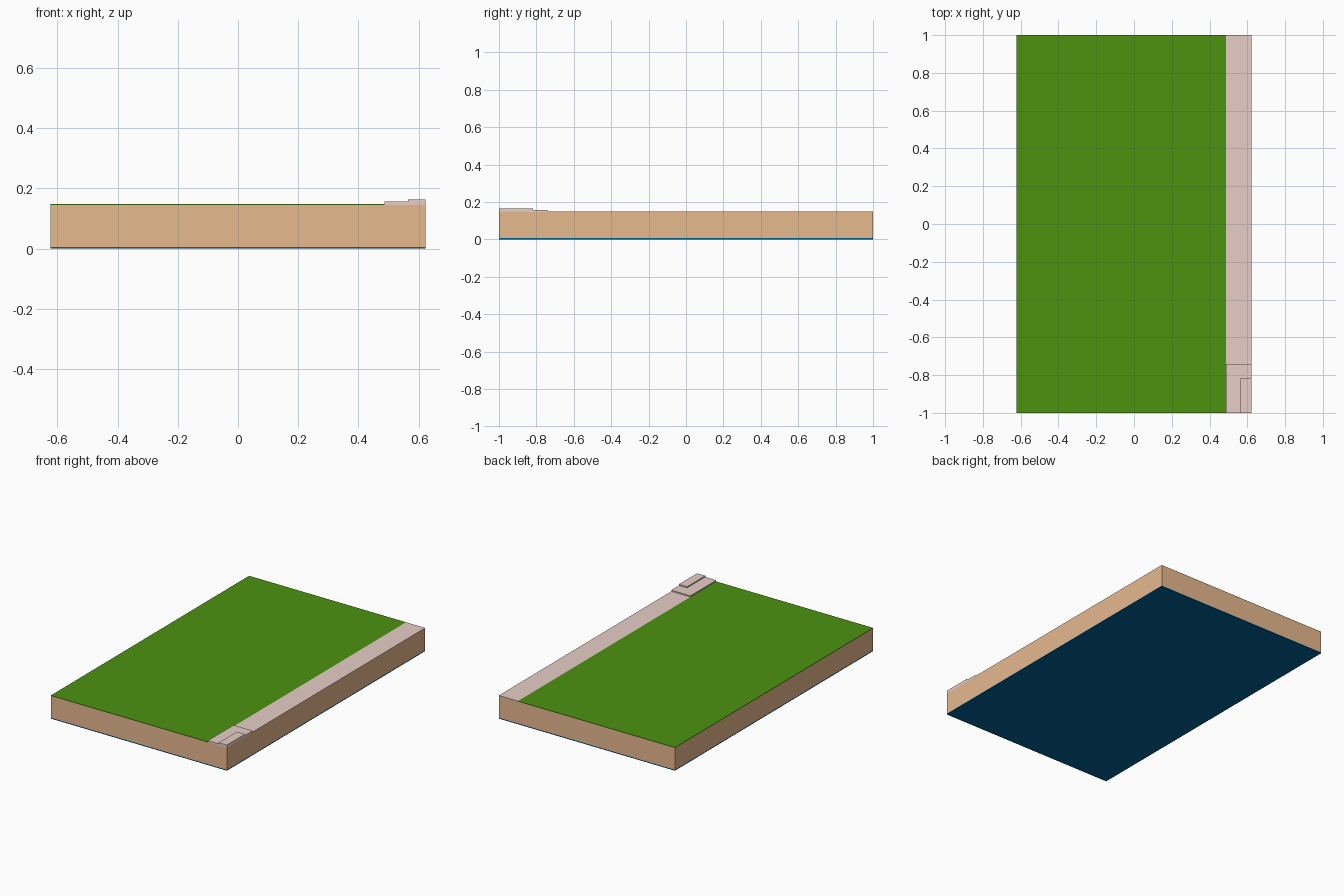
import bpy

if "Cube" in bpy.data.objects:
    bpy.data.objects.remove(bpy.data.objects["Cube"])


def srgb_material(name, rgb):
    """Flat colour material from 0-255 sRGB values."""
    def lin(c):
        c /= 255
        return c / 12.92 if c <= 0.04045 else ((c + 0.055) / 1.055) ** 2.4
    mat = bpy.data.materials.new(name)
    mat.diffuse_color = (*[lin(c) for c in rgb], 1)
    mat.use_nodes = True
    mat.node_tree.nodes["Principled BSDF"].inputs["Base Color"].default_value = mat.diffuse_color
    return mat


def block(name, x, y, z, mat):
    """Axis-aligned block given (min, max) on each axis."""
    lo, hi = zip(x, y, z)
    bpy.ops.mesh.primitive_cube_add(size=1, location=[(a + b) / 2 for a, b in zip(lo, hi)])
    obj = bpy.context.object
    obj.name = name
    for v in obj.data.vertices:
        v.co = [c * (b - a) for c, a, b in zip(v.co, lo, hi)]
    obj.data.materials.append(mat)
    return obj


soil = srgb_material("soil tan", (233, 187, 144))
grass = srgb_material("grass green", (76, 147, 16))
paving = srgb_material("paving pink grey", (232, 207, 199))
water = srgb_material("deep blue", (0, 96, 150))

W, D = 0.622, 1.0     # half width and half depth
PATH_X = 0.487        # inner edge of the paved strip
TOP = 0.148           # ground level

# Layered ground tile
block("bottom_plate", (-W, W), (-D, D), (0, 0.006), water)
block("soil_base", (-W, W), (-D, D), (0.006, 0.145), soil)
block("lawn", (-W, PATH_X), (-D, D), (0.145, TOP), grass)

# Paved strip with two low steps in the front right corner, joined as one part
parts = [
    block("path", (PATH_X, W), (-D, D), (0.145, TOP), paving),
    block("lower_step", (PATH_X, W), (-D, -0.74), (TOP, 0.156), paving),
    block("upper_step", (0.564, W), (-D, -0.817), (0.156, 0.164), paving),
]
for part in parts:
    part.select_set(True)
bpy.context.view_layer.objects.active = parts[0]
bpy.ops.object.join()
